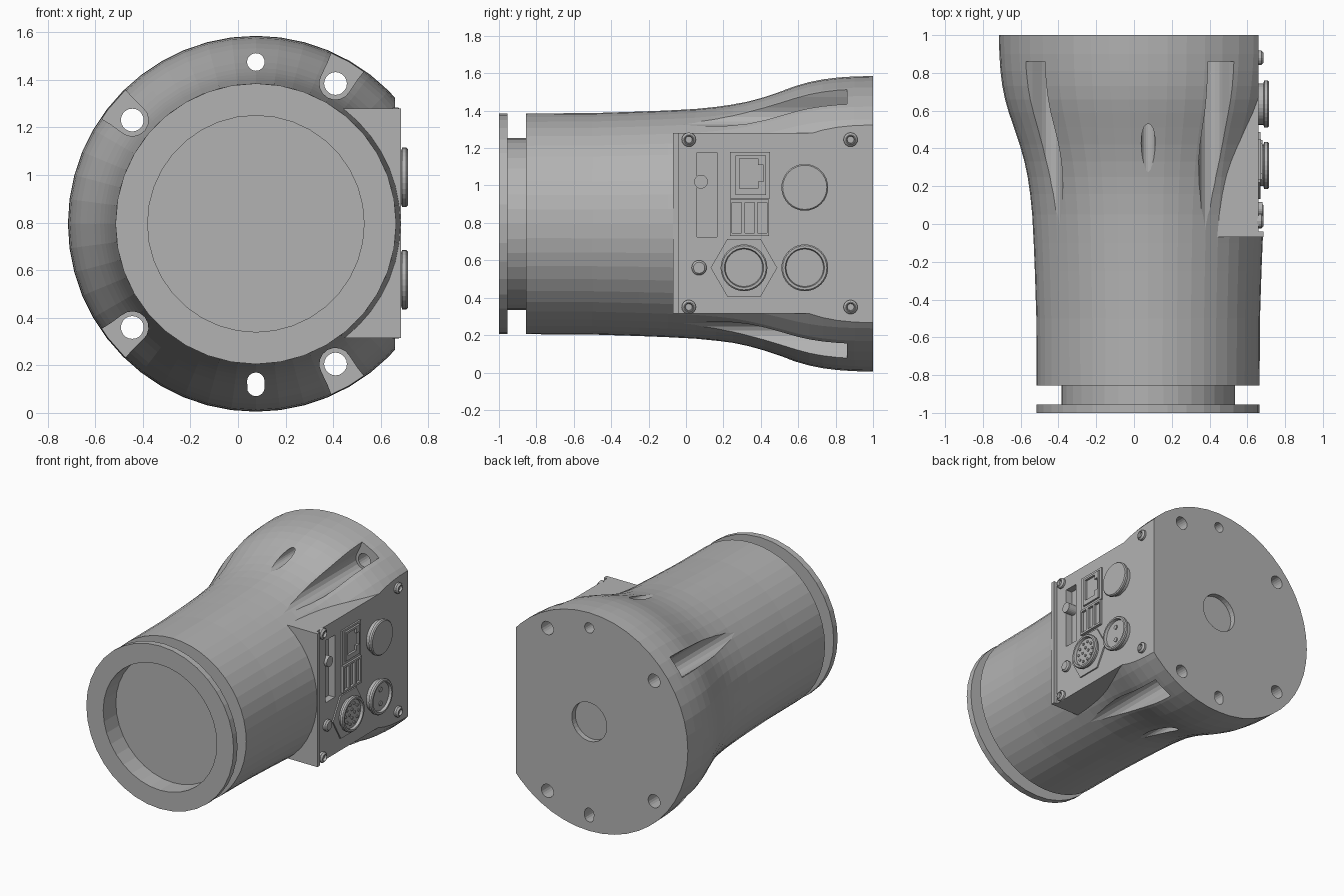
import bpy, bmesh, math
from math import cos, sin, pi, radians

if "Cube" in bpy.data.objects:
    bpy.data.objects.remove(bpy.data.objects["Cube"])

CX, CZ = 0.075, 0.795      # main axis
FACE = 0.66                # x of the connector panel

grey = bpy.data.materials.new("plain grey")
grey.use_nodes = True
grey.diffuse_color = (0.45, 0.45, 0.45, 1)
grey.node_tree.nodes["Principled BSDF"].inputs["Base Color"].default_value = grey.diffuse_color


def finish(name, verts, faces):
    mesh = bpy.data.meshes.new(name)
    mesh.from_pydata(verts, [], faces)
    bm = bmesh.new()
    bm.from_mesh(mesh)
    bmesh.ops.recalc_face_normals(bm, faces=bm.faces)
    bm.to_mesh(mesh)
    bm.free()
    mesh.materials.append(grey)
    obj = bpy.data.objects.new(name, mesh)
    bpy.context.collection.objects.link(obj)
    return obj


def place(axis, a, b, d):
    """a, b lie across the axis and d along it."""
    return (a, d, b) if axis == "Y" else (d, a, b)


def lathe(name, axis, a, b, profile, sides=36, loop=False):
    """Turn (radius, distance) pairs round an axis; loop closes a tube."""
    verts = [place(axis, a + r * cos(2 * pi * i / sides), b + r * sin(2 * pi * i / sides), d)
             for r, d in profile for i in range(sides)]
    n = len(profile)
    faces = []
    for k in range(n if loop else n - 1):
        p, q = k * sides, (k + 1) % n * sides
        for i in range(sides):
            j = (i + 1) % sides
            faces.append((p + i, p + j, q + j, q + i))
    if not loop:
        faces += [tuple(range(sides)), tuple(range((n - 1) * sides, n * sides))]
    return finish(name, verts, faces)


def prism(name, axis, outline, d0, d1):
    n = len(outline)
    verts = [place(axis, a, b, d) for d in (d0, d1) for a, b in outline]
    faces = [(i, (i + 1) % n, n + (i + 1) % n, n + i) for i in range(n)]
    return finish(name, verts, faces + [tuple(range(n)), tuple(range(n, 2 * n))])


def rect(a0, a1, b0, b1):
    return [(a0, b0), (a1, b0), (a1, b1), (a0, b1)]


def combine(target, tool, operation="DIFFERENCE"):
    mod = target.modifiers.new("combine", "BOOLEAN")
    mod.operation, mod.solver, mod.object = operation, "EXACT", tool
    bpy.context.view_layer.objects.active = target
    bpy.ops.object.modifier_apply(modifier=mod.name)
    bpy.data.objects.remove(tool)


# Flared main body
flare = [(0.59, -0.855), (0.592, -0.5), (0.6, -0.25), (0.606, -0.1), (0.614, 0.05), (0.625, 0.16),
         (0.638, 0.25), (0.655, 0.33), (0.68, 0.42), (0.71, 0.51), (0.738, 0.59), (0.758, 0.66),
         (0.772, 0.73), (0.782, 0.81), (0.788, 0.9), (0.79, 1.0)]
body = lathe("main_body", "Y", CX, CZ, flare, 48)

# Flat side for the connectors, with a raised lip at its front end
combine(body, prism("side_cut", "Y", rect(FACE, 1.2, -0.2, 1.8), -0.04, 1.1))
combine(body, prism("housing", "Y", rect(0.3, FACE, 0.315, 1.28), -0.07, 0.995), "UNION")
combine(body, prism("housing_lip", "Y", rect(0.4, 0.685, 0.315, 1.28), -0.07, -0.04), "UNION")

# Bolt pockets opening outwards, each with a through hole
for side in (1, -1):
    for angle in (60.4, 140):
        t = radians(angle * side)
        hx, hz = CX + 0.678 * cos(t), CZ + 0.678 * sin(t)
        local = [(0.068 * cos(s * pi / 8), 0.068 * sin(s * pi / 8)) for s in range(4, 13)]
        local += [(0.06, -0.072), (0.3, -0.11), (0.3, 0.11), (0.06, 0.072)]
        outline = [(hx + u * cos(t) - v * sin(t), hz + u * sin(t) + v * cos(t)) for u, v in local]
        combine(body, prism("pocket_cut", "Y", outline, -0.5, 0.86))
        combine(body, lathe("bolt_cut", "Y", hx, hz, [(0.048, 0.8), (0.048, 1.1)], 20))

# Pin hole at the top, pin slot at the bottom, shallow bore in the back
combine(body, lathe("pin_cut", "Y", CX, CZ + 0.68, [(0.037, 0), (0.037, 1.1)], 20))
slot = [(CX + 0.037 * cos(i * pi / 8), 0.12 + 0.037 * sin(i * pi / 8) + (0.013 if i <= 8 else -0.013))
        for i in range(17)]
combine(body, prism("pin_slot_cut", "Y", slot, 0, 1.1))
combine(body, lathe("bore_cut", "Y", CX, CZ, [(0.14, 0.96), (0.14, 1.1)], 32))

# Switch recess in the panel
combine(body, prism("recess_cut", "X", rect(0.06, 0.165, 0.725, 1.175), FACE - 0.05, 1))

# Front collar: thin neck and ring round an open recess
lathe("front_collar", "Y", CX, CZ,
      [(0.59, -1), (0.59, -0.955), (0.46, -0.955), (0.46, -0.85), (0.455, -0.85), (0.455, -1)],
      36, loop=True)

# Panel screws with sunk heads
for y in (0.015, 0.88):
    for z in (0.35, 1.245):
        lathe("panel_screw", "X", y, z, [(0.038, FACE - 0.01), (0.038, FACE + 0.014), (0.026, FACE + 0.026),
                                         (0.022, FACE + 0.026), (0.018, FACE + 0.01)], 16)

# Switch knob and indicator
lathe("switch_knob", "X", 0.08, 1.02, [(0.037, FACE - 0.06), (0.037, FACE + 0.02)], 20)
lathe("indicator", "X", 0.07, 0.56, [(0.04, FACE - 0.01), (0.04, FACE + 0.015), (0.03, FACE + 0.025)], 20)

# Network socket with a stepped opening
socket = prism("network_socket", "X", rect(0.235, 0.45, 0.93, 1.18), FACE - 0.01, FACE + 0.012)
combine(socket, prism("collar_cut", "X", rect(0.262, 0.43, 0.945, 1.165), FACE + 0.004, 1))
inner = prism("network_socket_core", "X", rect(0.265, 0.427, 0.95, 1.16), FACE - 0.01, FACE + 0.02)
opening = [(0.285, 0.985), (0.385, 0.985), (0.385, 1.02), (0.415, 1.02),
           (0.415, 1.11), (0.385, 1.11), (0.385, 1.145), (0.285, 1.145)]
combine(inner, prism("opening_cut", "X", opening, FACE + 0.002, 1))

# Twin data ports
ports = prism("data_ports", "X", rect(0.235, 0.445, 0.73, 0.925), FACE - 0.01, FACE + 0.02)
for y in (0.247, 0.315, 0.383):
    for z in (0.745, 0.84 if y < 0.3 else 0.745):
        combine(ports, prism("port_cut", "X", rect(y, y + 0.05, z, 0.91), FACE + 0.002, 1))

# Round connectors: hex nut with multi-pin plug, power plug, and a cap
hexagon = [(0.31 + 0.178 * cos(i * pi / 3), 0.56 + 0.178 * sin(i * pi / 3)) for i in range(6)]
prism("hex_nut", "X", hexagon, FACE - 0.01, FACE + 0.01)
shell = [(0.11, FACE - 0.01), (0.11, FACE + 0.025), (0.125, FACE + 0.03), (0.125, FACE + 0.047),
         (0.118, FACE + 0.054), (0.105, FACE + 0.054)]
cup = shell + [(0.1, FACE + 0.035)]
lathe("pin_connector", "X", 0.31, 0.56, cup, 32)
lathe("power_connector", "X", 0.635, 0.56, cup, 32)
lathe("blank_cap", "X", 0.635, 0.99, shell, 32)


def pin(y, z, r):
    lathe("contact_pin", "X", y, z, [(r, FACE + 0.03), (r, FACE + 0.042)], 10)


for count, radius in ((4, 0.03), (10, 0.072)):
    for i in range(count):
        a = 2 * pi * i / count
        pin(0.31 + radius * cos(a), 0.56 + radius * sin(a), 0.01)
for z in (0.51, 0.61):
    pin(0.635, z, 0.017)
